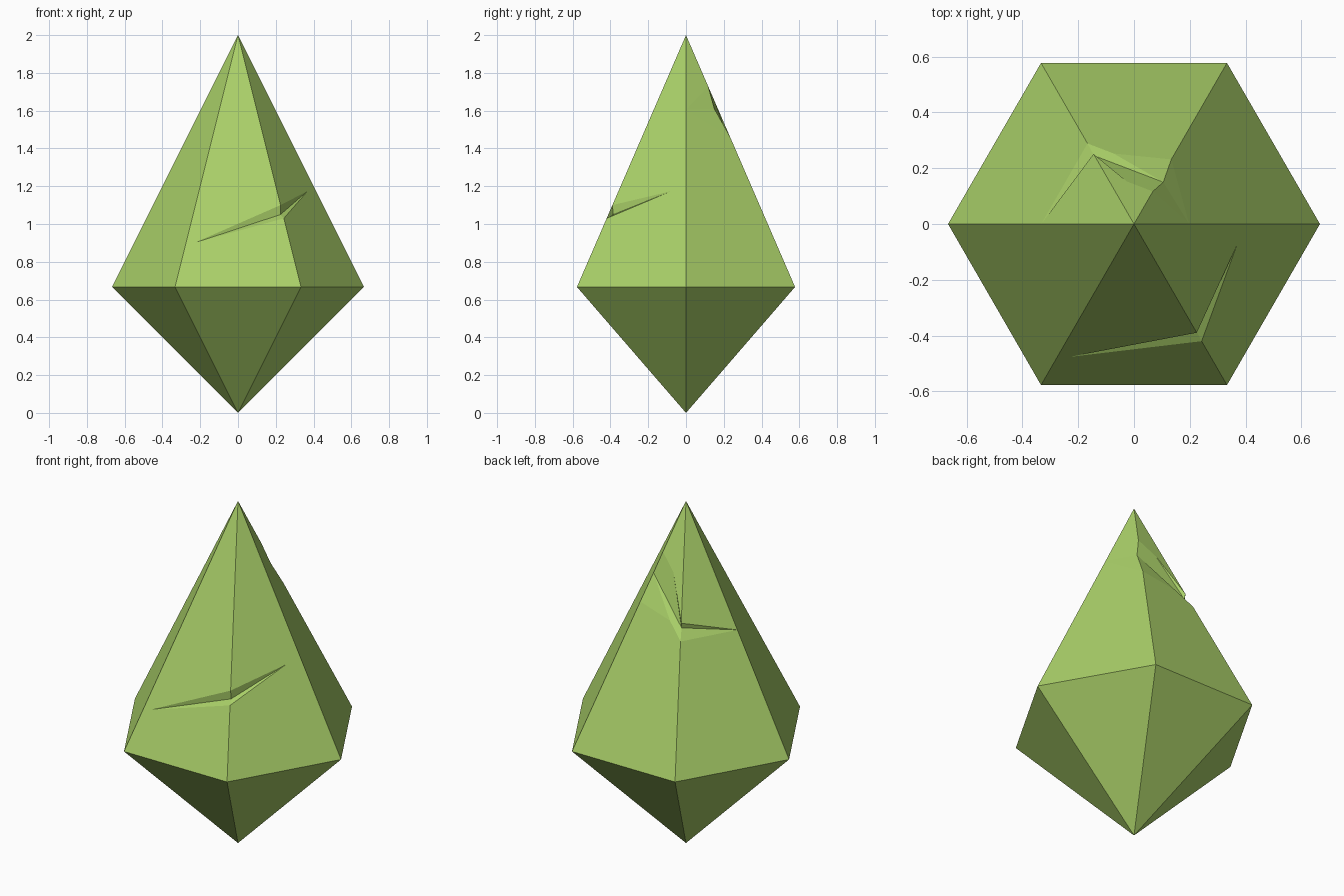
import bpy, bmesh
from math import cos, sin, radians
from mathutils import Vector

if "Cube" in bpy.data.objects:
    bpy.data.objects.remove(bpy.data.objects["Cube"])


def make_object(name, points, faces):
    bm = bmesh.new()
    verts = [bm.verts.new(p) for p in points]
    for f in faces:
        bm.faces.new([verts[i] for i in f])
    bmesh.ops.recalc_face_normals(bm, faces=bm.faces)
    mesh = bpy.data.meshes.new(name)
    bm.to_mesh(mesh)
    bm.free()
    obj = bpy.data.objects.new(name, mesh)
    bpy.context.collection.objects.link(obj)
    return obj


def edge_point(angle, z):
    """Point on an upper crystal edge at the given height."""
    r = (2 - z) / 2
    return Vector((r * cos(radians(angle)), r * sin(radians(angle)), z))


def notch(name, start, corners, end):
    """Tapering V-shaped cutter; corners are (edge angle, low z, high z, inner point)."""
    pts, faces = [Vector(start)], []
    for angle, low, high, inner in corners:
        inner = Vector(inner)
        pts.append(inner)
        pts += [inner.lerp(edge_point(angle, z), 1.6) for z in (low, high)]
    pts.append(Vector(end))
    last = len(pts) - 1
    for a, b in ((0, 1), (1, 2), (2, 0)):
        faces += [(0, 1 + a, 1 + b), (last, last - 3 + a, last - 3 + b)]
        for k in range(len(corners) - 1):
            i, j = 1 + 3 * k, 4 + 3 * k
            faces += [(i + a, i + b, j + a), (i + b, j + b, j + a)]
    cutter = make_object(name, pts, faces)
    cutter.hide_render = True
    cutter.display_type = 'WIRE'
    return cutter


# Six-sided crystal: short point below, tall point above
ring = [edge_point(60 * i, 2 / 3) for i in range(6)]
sides = [(i, (i + 1) % 6, tip) for i in range(6) for tip in (6, 7)]
crystal = make_object("crystal", ring + [Vector((0, 0, 0)), Vector((0, 0, 2))], sides)

mat = bpy.data.materials.new("green_crystal")
mat.diffuse_color = (0.40, 0.63, 0.14, 1)
mat.use_nodes = True
mat.node_tree.nodes["Principled BSDF"].inputs["Base Color"].default_value = mat.diffuse_color
crystal.data.materials.append(mat)

# Chips cut out of the upper part
cutters = [
    notch("front_chip_cutter", (-0.23, -0.476, 0.90),
          [(-60, 1.03, 1.10, (0.225, -0.385, 1.05))],
          (0.375, -0.063, 1.18)),
    notch("back_chip_cutter", edge_point(180, 1.335),
          [(120, 1.333, 1.42, (-0.143, 0.245, 1.39)),
           (60, 1.465, 1.73, (0.105, 0.15, 1.61))],
          edge_point(0, 1.605)),
]
for cutter in cutters:
    cutter.data.materials.append(mat)
    mod = crystal.modifiers.new(cutter.name, 'BOOLEAN')
    mod.operation = 'DIFFERENCE'
    mod.solver = 'EXACT'
    mod.object = cutter
